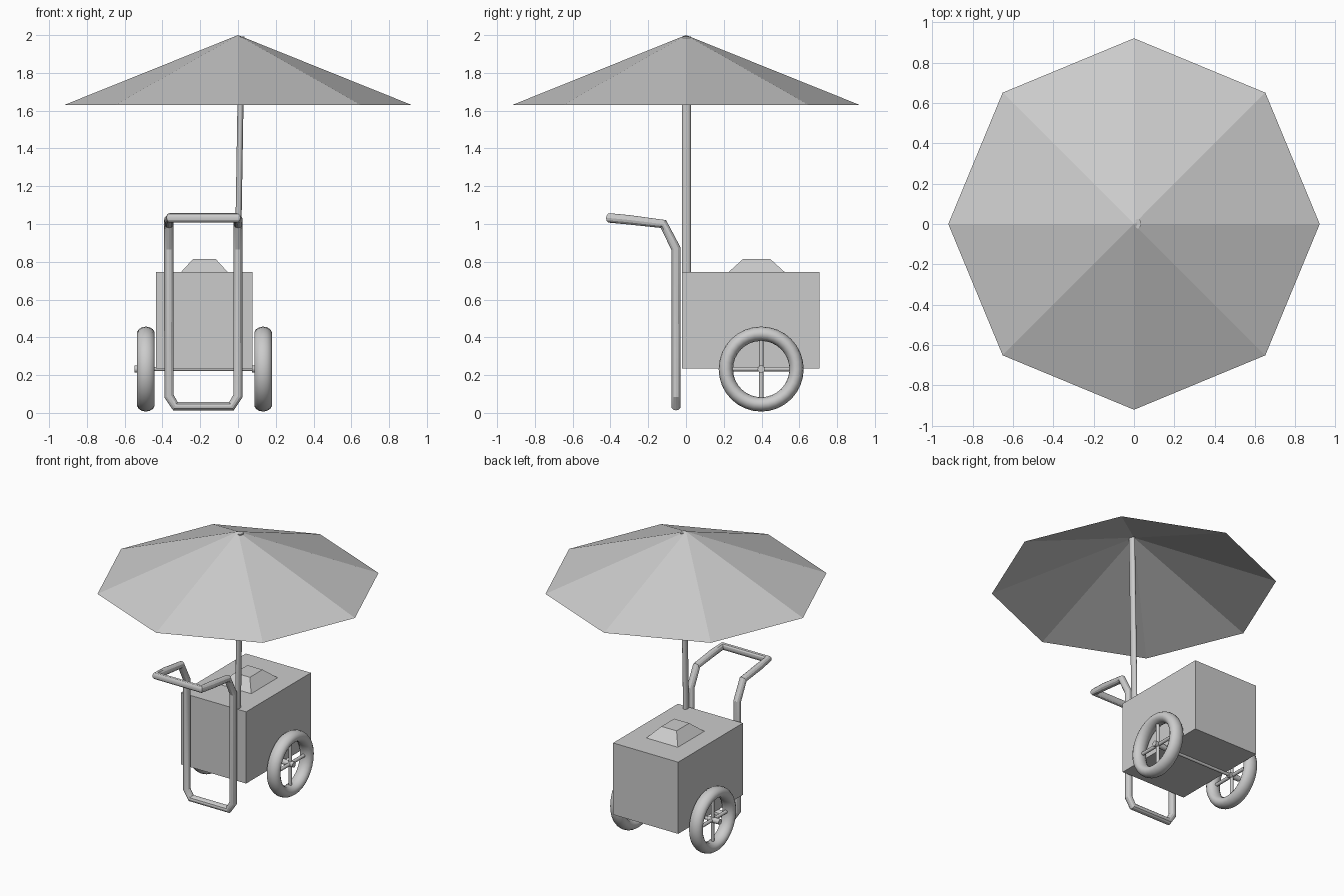
import bpy, bmesh, math
from mathutils import Matrix, Vector

old = bpy.data.objects.get("Cube")
if old:
    bpy.data.objects.remove(old, do_unlink=True)

grey = bpy.data.materials.new("plain grey")
grey.use_nodes = True
grey.diffuse_color = (0.6, 0.6, 0.6, 1)
grey.node_tree.nodes["Principled BSDF"].inputs["Base Color"].default_value = (0.6, 0.6, 0.6, 1)


def finish(name, bm, smooth=False):
    mesh = bpy.data.meshes.new(name)
    bm.to_mesh(mesh)
    bm.free()
    mesh.materials.append(grey)
    obj = bpy.data.objects.new(name, mesh)
    bpy.context.collection.objects.link(obj)
    if smooth:
        bpy.ops.object.select_all(action="DESELECT")
        obj.select_set(True)
        bpy.context.view_layer.objects.active = obj
        bpy.ops.object.shade_smooth_by_angle(angle=math.radians(40))
    return obj


def add_rod(bm, a, b, rx, ry, sides=16):
    """Cylinder between two points with an elliptical section."""
    a, b = Vector(a), Vector(b)
    turn = (b - a).to_track_quat("Z", "Y").to_matrix().to_4x4()
    place = Matrix.Translation((a + b) / 2) @ turn @ Matrix.Diagonal((rx, ry, 1, 1))
    bmesh.ops.create_cone(bm, cap_ends=True, segments=sides, radius1=1, radius2=1,
                          depth=(b - a).length, matrix=place)


def block(name, low, high, top_scale=1):
    """Box between two corners; its top may be narrowed."""
    bm = bmesh.new()
    low, high = Vector(low), Vector(high)
    size = high - low
    bmesh.ops.create_cube(bm, size=1, matrix=Matrix.Translation((low + high) / 2)
                          @ Matrix.Diagonal((*size, 1)))
    mid = (low + high) / 2
    for v in bm.verts:
        if v.co.z > mid.z:
            v.co.x = mid.x + (v.co.x - mid.x) * top_scale
            v.co.y = mid.y + (v.co.y - mid.y) * top_scale
    return finish(name, bm)


# Cart body and the tapered lid on top
block("cart_box", (-0.434, -0.02, 0.235), (0.078, 0.708, 0.745))
block("lid", (-0.302, 0.225, 0.745), (-0.054, 0.523, 0.815), 0.48)

# Parasol canopy: open eight-sided cone
bm = bmesh.new()
bmesh.ops.create_cone(bm, cap_ends=False, segments=8, radius1=0.92, radius2=0,
                      depth=0.37, matrix=Matrix.Translation((0, 0, 1.815)))
bmesh.ops.remove_doubles(bm, verts=bm.verts, dist=0.0001)
finish("parasol_canopy", bm)

# Slightly leaning pole
bm = bmesh.new()
add_rod(bm, (-0.002, 0.002, 0.72), (0.019, 0.002, 1.993), 0.024, 0.016)
finish("parasol_pole", bm, True)

# Bent tube frame: stand at the bottom, push handle at the top
MID = -0.183
side = [(0.148, -0.053, 0.035), (0.183, -0.053, 0.09), (0.183, -0.053, 0.87),
        (0.183, -0.12, 1.0), (0.183, -0.3, 1.022), (0.178, -0.405, 1.032)]
path = side + [(-x, y, z) for x, y, z in reversed(side)]
curve = bpy.data.curves.new("handle_frame", "CURVE")
curve.dimensions = "3D"
curve.bevel_depth = 0.025
curve.bevel_resolution = 4
spline = curve.splines.new("POLY")
spline.points.add(len(path) - 1)
for point, (x, y, z) in zip(spline.points, path):
    point.co = (MID + x, y, z, 1)
spline.use_cyclic_u = True
curve.materials.append(grey)
frame = bpy.data.objects.new("handle_frame", curve)
bpy.context.collection.objects.link(frame)
bpy.ops.object.select_all(action="DESELECT")
frame.select_set(True)
bpy.context.view_layer.objects.active = frame
bpy.ops.object.convert(target="MESH")
bpy.ops.object.shade_smooth_by_angle(angle=math.radians(25))

# Wheels: rounded tyre, four spokes and a hub
AXLE_Y, AXLE_Z = 0.398, 0.232


def wheel(label, cx):
    bm = bmesh.new()
    rings, tube = 32, 14
    grid = []
    for i in range(rings):
        a = math.tau * i / rings
        ring = []
        for j in range(tube):
            b = math.tau * j / tube
            r = 0.187 + 0.038 * math.cos(b)
            ring.append(bm.verts.new((cx + 0.048 * math.sin(b),
                                      AXLE_Y + r * math.cos(a), AXLE_Z + r * math.sin(a))))
        grid.append(ring)
    for i in range(rings):
        for j in range(tube):
            n, m = (i + 1) % rings, (j + 1) % tube
            bm.faces.new((grid[i][j], grid[n][j], grid[n][m], grid[i][m]))
    bmesh.ops.recalc_face_normals(bm, faces=bm.faces)
    finish(label + "_tyre", bm, True)

    bm = bmesh.new()
    for dy, dz in ((1, 0), (0, 1)):
        reach = Vector((0, dy, dz)) * 0.165
        centre = Vector((cx, AXLE_Y, AXLE_Z))
        add_rod(bm, centre - reach, centre + reach, 0.012, 0.012, 10)
    add_rod(bm, (cx - 0.06, AXLE_Y, AXLE_Z), (cx + 0.03, AXLE_Y, AXLE_Z), 0.019, 0.019)
    finish(label + "_spokes", bm, True)


wheel("right_wheel", -0.488)
wheel("left_wheel", 0.133)

# Axle under the box
bm = bmesh.new()
add_rod(bm, (-0.488, AXLE_Y, AXLE_Z), (0.133, AXLE_Y, AXLE_Z), 0.011, 0.011, 12)
finish("axle", bm, True)
